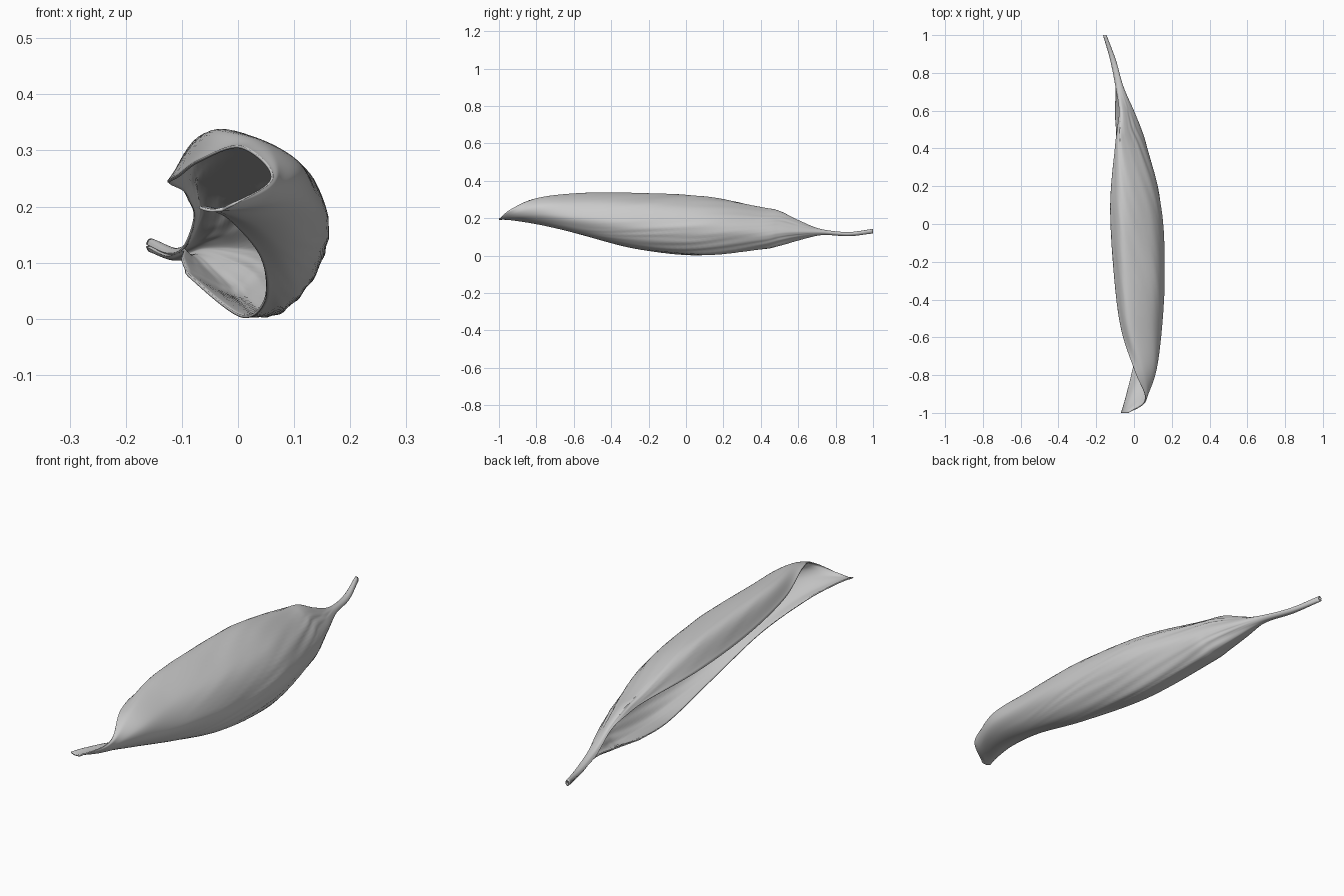
import bpy, math
from mathutils import Vector, noise

if "Cube" in bpy.data.objects:
    bpy.data.objects.remove(bpy.data.objects["Cube"])

# Open C-shaped sections (x, z) of the curled husk, from upper lip over the
# right wall and underside to the lower lip, keyed by station along y
SECTIONS = {
    -1.00: [(-.028, .194), (-.034, .193), (-.041, .193), (-.048, .193), (-.055, .194), (-.062, .196), (-.069, .199)],
    -0.93: [(.060, .250), (.064, .240), (.055, .220), (.035, .203), (.005, .194), (-.022, .191), (-.048, .196)],
    -0.78: [(.005, .306), (.053, .306), (.107, .268), (.112, .220), (.080, .184), (.035, .167), (-.010, .174)],
    -0.55: [(-.068, .282), (-.018, .333), (.098, .284), (.145, .205), (.124, .150), (.085, .118), (.040, .111)],
    -0.25: [(-.106, .255), (-.047, .332), (.100, .278), (.157, .185), (.149, .115), (.105, .056), (.048, .035)],
    0.10: [(-.124, .243), (-.060, .314), (.075, .254), (.138, .160), (.123, .075), (.070, .012), (.005, .005)],
    0.40: [(-.100, .230), (-.068, .257), (.018, .207), (.066, .135), (.056, .077), (.003, .036), (-.082, .072)],
    0.50: [(-.088, .213), (-.068, .237), (-.010, .195), (.034, .135), (.025, .087), (-.018, .056), (-.094, .091)],
    0.60: [(-.078, .180), (-.062, .187), (-.028, .160), (-.004, .128), (-.018, .100), (-.052, .083), (-.100, .110)],
}
# Narrow dried stem: y, centre x, centre z, half width, half height
STEM = [(.73, -.078, .125, .019, .013), (.87, -.112, .115, .013, .009), (1.0, -.155, .131, .007, .010)]


def catmull(pts, steps):
    ext = [pts[0] * 2 - pts[1]] + pts + [pts[-1] * 2 - pts[-2]]
    out = []
    for i in range(1, len(ext) - 2):
        a, b, c, d = ext[i - 1:i + 3]
        for s in range(steps):
            t = s / steps
            out.append(0.5 * (2 * b + (c - a) * t + (2 * a - 5 * b + 4 * c - d) * t * t
                              + (3 * b - a - 3 * c + d) * t ** 3))
    return out + [pts[-1]]


rows = [[Vector((x, y, z)) for x, z in sec] for y, sec in SECTIONS.items()]
for y, cx, cz, rx, rz in STEM:
    angles = [math.radians(175 - 58 * k) for k in range(7)]
    rows.append([Vector((cx + rx * math.cos(a), y, cz + rz * math.sin(a))) for a in angles])

# Smooth around each section, then along the length
fine = [catmull(r, 10) for r in rows]
columns = [catmull([r[j] for r in fine], 12) for j in range(len(fine[0]))]
nu, nv = len(columns), len(columns[0])


# Slanting wrinkles, stronger toward the stem half, fading at the lips
def wrinkle(p, j):
    u = j / (nu - 1)
    fade = max(0, min(1, (p.y + .6) / .7)) * max(0, min(1, (.72 - p.y) / .2)) * min(1, 8 * u, 8 * (1 - u))
    n = noise.noise(Vector((u * 24 + p.y * 8, p.y * 2.5, 3)))
    axis = Vector((.02 - .1 * max(0, p.y), p.y, .17))
    return p + (p - axis).normalized() * n * .005 * fade


verts = [wrinkle(p, j) for j, col in enumerate(columns) for p in col]
faces = [(j * nv + i, j * nv + i + 1, (j + 1) * nv + i + 1, (j + 1) * nv + i)
         for j in range(nu - 1) for i in range(nv - 1)]
mesh = bpy.data.meshes.new("curled_husk")
mesh.from_pydata(verts, [], faces)
mesh.update()
husk = bpy.data.objects.new("curled_husk", mesh)
bpy.context.collection.objects.link(husk)

# Thin wall thickness and smooth shading
solid = husk.modifiers.new("thickness", 'SOLIDIFY')
solid.thickness = .005
solid.offset = 0
bpy.context.view_layer.objects.active = husk
husk.select_set(True)
bpy.ops.object.shade_smooth_by_angle(angle=math.radians(50))
